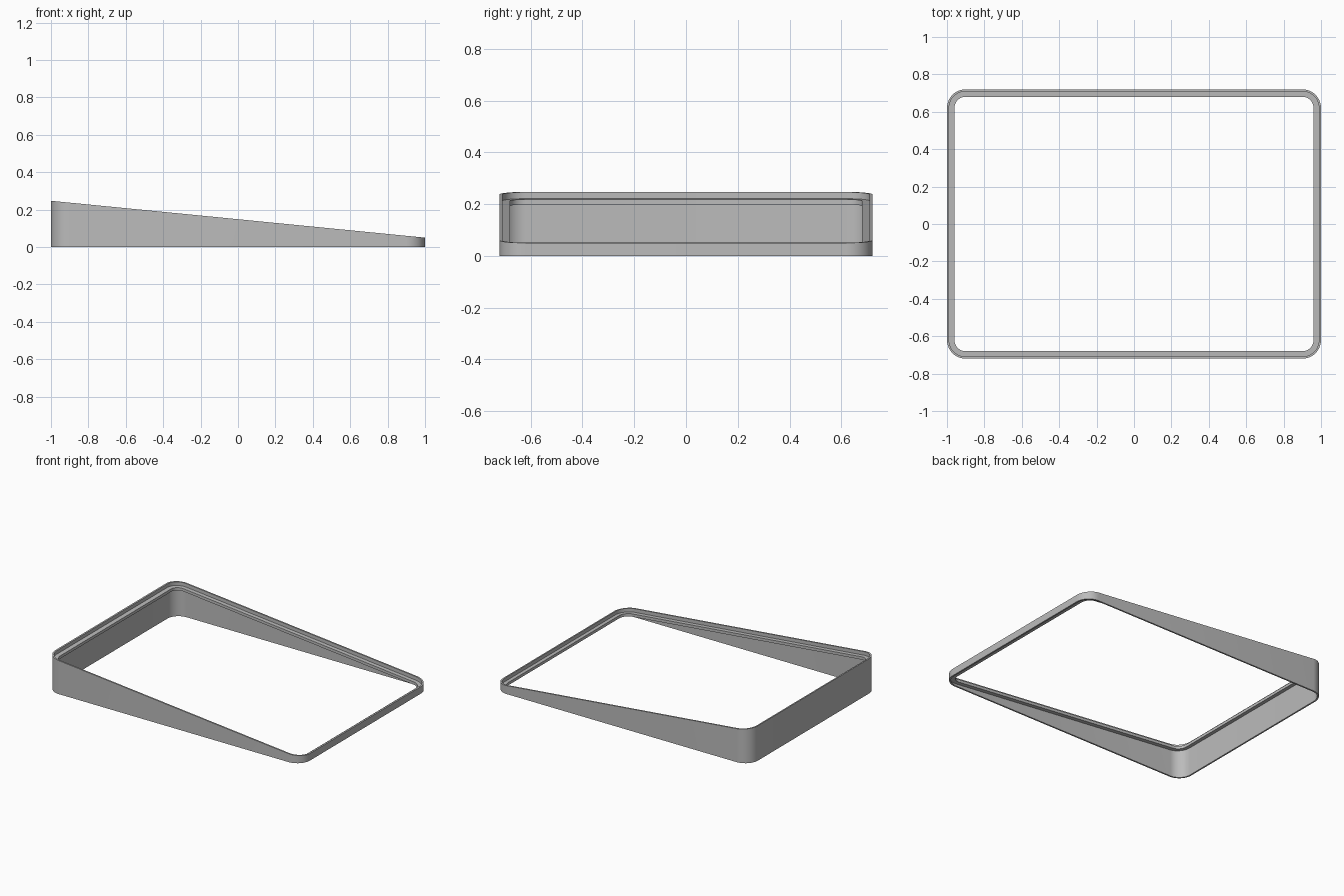
import bpy, bmesh
from math import sin, cos, pi

if "Cube" in bpy.data.objects:
    bpy.data.objects.remove(bpy.data.objects["Cube"], do_unlink=True)

HALF_X, HALF_Y, RADIUS = 1.0, 0.72, 0.1
WALL, LEDGE = 0.011, 0.04
LIP_DEPTH, LEDGE_UNDER = 0.025, 0.045
STEPS = 12

grey = bpy.data.materials.new("plain_grey")
grey.use_nodes = True
colour = (0.5, 0.5, 0.5, 1)
grey.diffuse_color = colour
grey.node_tree.nodes["Principled BSDF"].inputs["Base Color"].default_value = colour


def top_height(x):
    """Sloping rim, tall at -x and low at +x."""
    return 0.1485 - 0.0985 * x


def rounded_outline(inset):
    """Rounded rectangle, moved inward by inset."""
    r = RADIUS - inset
    points = []
    for k, (sx, sy) in enumerate([(1, 1), (-1, 1), (-1, -1), (1, -1)]):
        for i in range(STEPS + 1):
            a = (k + i / STEPS) * pi / 2
            points.append((sx * (HALF_X - RADIUS) + r * cos(a),
                           sy * (HALF_Y - RADIUS) + r * sin(a)))
    return points


# Wall section: inset and drop below the sloping rim (None = flat base)
section = [(0, None), (0, 0), (WALL, 0), (WALL, LIP_DEPTH), (LEDGE, LIP_DEPTH),
           (LEDGE, LEDGE_UNDER), (WALL, LEDGE_UNDER), (WALL, None)]

# Wedge frame with thin wall and inner ledge
bm = bmesh.new()
rings = [[bm.verts.new((x, y, 0 if drop is None else top_height(x) - drop))
          for x, y in rounded_outline(inset)] for inset, drop in section]
for a, b in zip(rings, rings[1:] + rings[:1]):
    for i in range(len(a)):
        j = (i + 1) % len(a)
        bm.faces.new((a[i], a[j], b[j], b[i]))
bmesh.ops.recalc_face_normals(bm, faces=bm.faces)
mesh = bpy.data.meshes.new("wedge_frame")
bm.to_mesh(mesh)
bm.free()
mesh.materials.append(grey)
frame = bpy.data.objects.new("wedge_frame", mesh)
bpy.context.collection.objects.link(frame)

# Smooth corners, crisp rims
bpy.ops.object.select_all(action='DESELECT')
frame.select_set(True)
bpy.context.view_layer.objects.active = frame
bpy.ops.object.shade_smooth_by_angle(angle=pi / 6)
